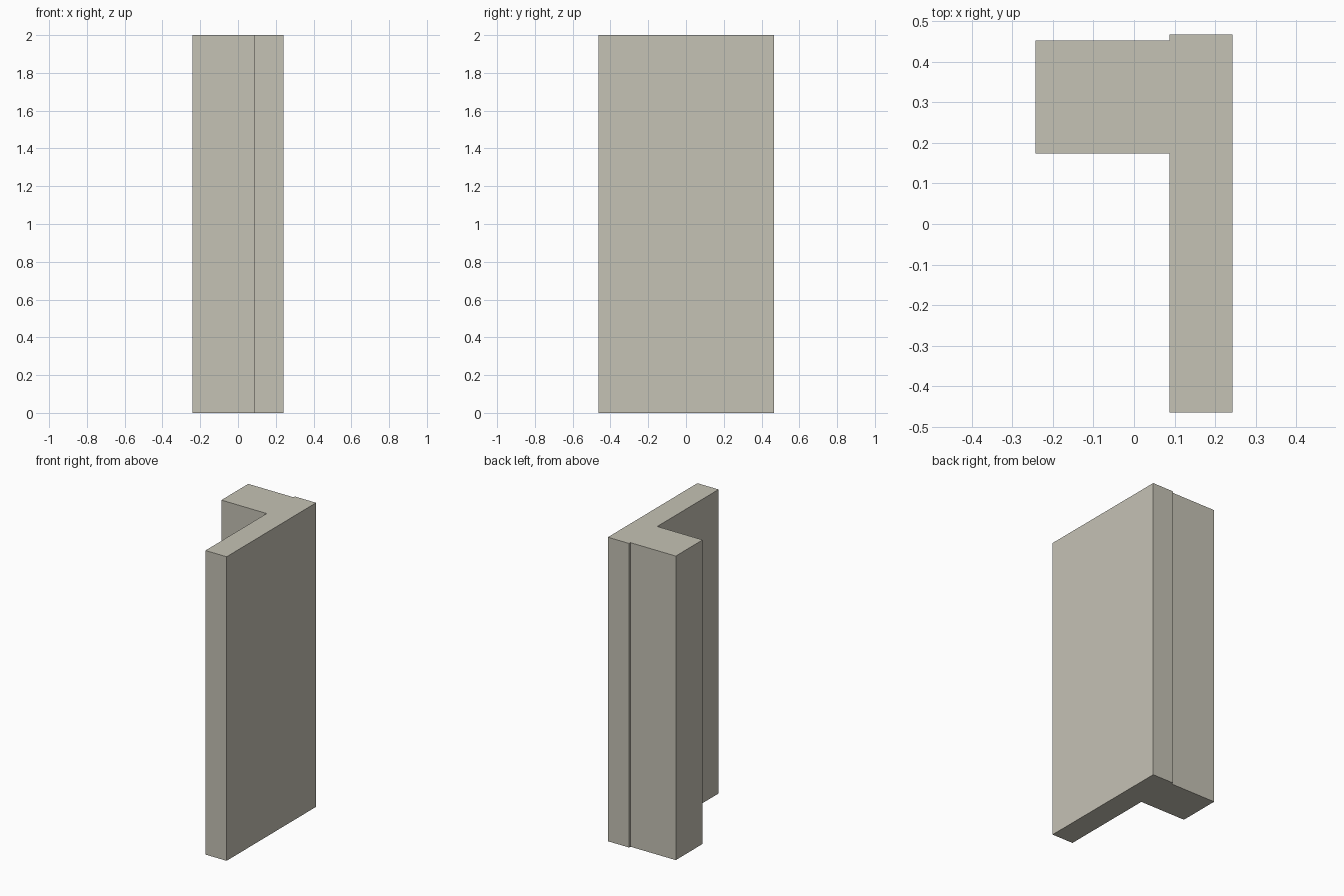
import bpy
import bmesh

if "Cube" in bpy.data.objects:
    bpy.data.objects.remove(bpy.data.objects["Cube"])

HEIGHT = 2.0

# L-shaped plan: thin long wall with a thick return, slightly stepped at the back
PLAN = [(0.088, -0.464), (0.242, -0.464), (0.242, 0.466), (0.088, 0.466),
        (0.088, 0.452), (-0.242, 0.452), (-0.242, 0.173), (0.088, 0.173)]

stone = bpy.data.materials.new("warm_grey_stone")
stone.diffuse_color = (0.56, 0.54, 0.46, 1.0)
stone.use_nodes = True
stone.node_tree.nodes["Principled BSDF"].inputs["Base Color"].default_value = stone.diffuse_color


def extrude_plan(name, plan, height, material):
    """Raise a closed plan outline into a flat-faced solid."""
    bm = bmesh.new()
    base = bm.faces.new([bm.verts.new((x, y, 0.0)) for x, y in plan])
    top = bmesh.ops.extrude_face_region(bm, geom=[base], use_keep_orig=True)["geom"]
    raised = [v for v in top if isinstance(v, bmesh.types.BMVert)]
    bmesh.ops.translate(bm, verts=raised, vec=(0, 0, height))
    bmesh.ops.recalc_face_normals(bm, faces=bm.faces)
    mesh = bpy.data.meshes.new(name)
    bm.to_mesh(mesh)
    bm.free()
    mesh.materials.append(material)
    obj = bpy.data.objects.new(name, mesh)
    bpy.context.collection.objects.link(obj)
    return obj


# Corner wall
extrude_plan("corner_wall", PLAN, HEIGHT, stone)
